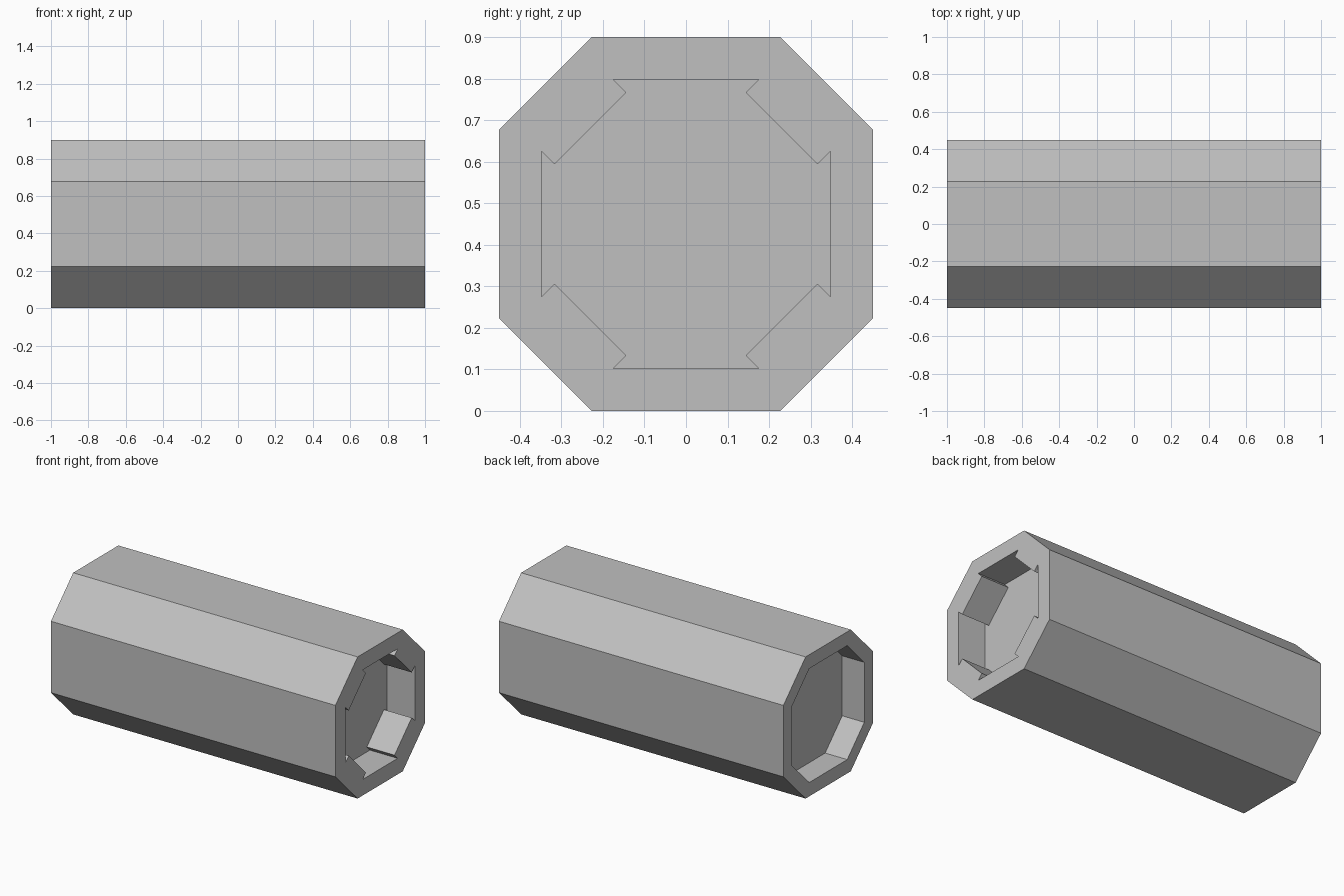
import bpy
import bmesh

HALF_LENGTH = 1.0
RADIUS = 0.45        # distance from the axis to the flat sides
FLAT = 0.227         # half width of the flat sides
WALL = 0.088         # rim thickness at the plain end
PLAIN_DEPTH = 0.155
NOTCH_DEPTH = 0.195

if "Cube" in bpy.data.objects:
    bpy.data.objects.remove(bpy.data.objects["Cube"], do_unlink=True)

grey = bpy.data.materials.new("silver grey")
grey.use_nodes = True
colour = (0.527, 0.527, 0.527, 1)
grey.diffuse_color = colour
grey.node_tree.nodes["Principled BSDF"].inputs["Base Color"].default_value = colour


def four_way(quarter):
    """Repeat a quarter profile (y, z) by quarter turns about the axis."""
    points = []
    for _ in range(4):
        points += quarter
        quarter = [(-z, y) for y, z in quarter]
    return points


def ring(bm, profile, x):
    return [bm.verts.new((x, y, z + RADIUS)) for y, z in profile]


def walls(bm, first, second):
    for i in range(len(first)):
        j = (i + 1) % len(first)
        bm.faces.new((first[i], first[j], second[j], second[i]))


def loop_edges(bm, verts):
    return [bm.edges.get((v, verts[i - 1])) for i, v in enumerate(verts)]


bm = bmesh.new()

# Octagonal outer sleeve
octagon = four_way([(RADIUS, FLAT), (FLAT, RADIUS)])
outer_left = ring(bm, octagon, HALF_LENGTH)
outer_right = ring(bm, octagon, -HALF_LENGTH)
walls(bm, outer_left, outer_right)

# Plain socket: inset the right end and push its floor inward
floor = bm.faces.new(outer_right)
bm.normal_update()
bmesh.ops.inset_individual(bm, faces=[floor], thickness=WALL, use_even_offset=True)
pushed = bmesh.ops.extrude_discrete_faces(bm, faces=[floor])["faces"]
bmesh.ops.translate(bm, verts=pushed[0].verts, vec=(PLAIN_DEPTH, 0, 0))

# Keyed socket: dovetail corners on the four straight sides of the left end
dovetail = four_way([(0.348, 0.175), (0.316, 0.144), (0.144, 0.316), (0.175, 0.348)])
mouth = ring(bm, dovetail, HALF_LENGTH)
bottom = ring(bm, dovetail, HALF_LENGTH - NOTCH_DEPTH)
walls(bm, mouth, bottom)
bm.faces.new(bottom)

# Flat rim between the sleeve and the keyed socket
bmesh.ops.triangle_fill(bm, use_beauty=True,
                        edges=loop_edges(bm, outer_left) + loop_edges(bm, mouth))
bmesh.ops.recalc_face_normals(bm, faces=bm.faces)

mesh = bpy.data.meshes.new("octagonal_sleeve")
bm.to_mesh(mesh)
bm.free()
mesh.materials.append(grey)
sleeve = bpy.data.objects.new("octagonal_sleeve", mesh)
bpy.context.collection.objects.link(sleeve)
